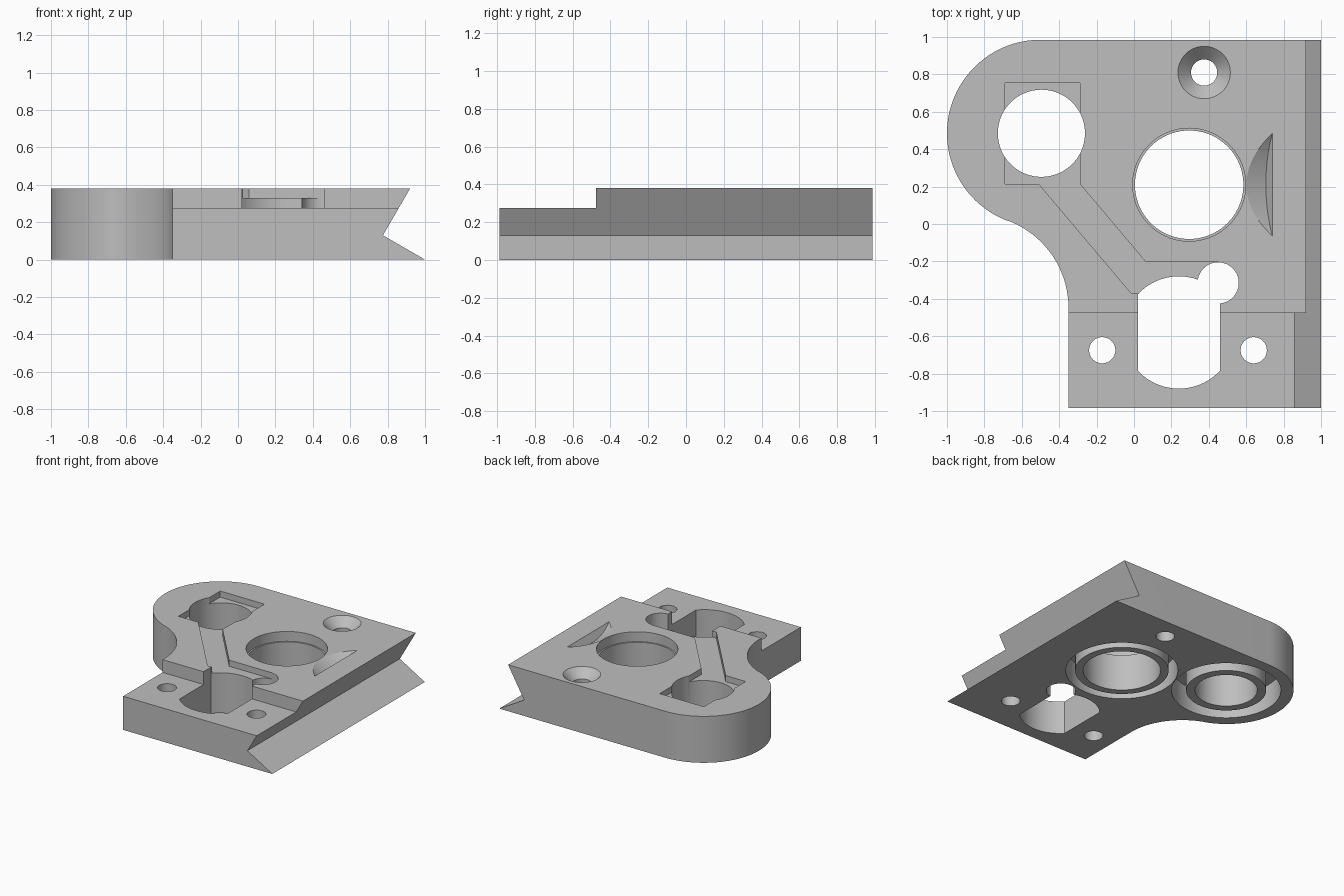
import bpy, bmesh
from math import sin, cos, pi, radians
from mathutils import Matrix

if "Cube" in bpy.data.objects:
    bpy.data.objects.remove(bpy.data.objects["Cube"], do_unlink=True)

TOP, STEP, FLOOR = 0.38, 0.275, 0.33


def arc(cx, cy, r, a0, a1, n=32):
    angles = [radians(a0 + (a1 - a0) * i / n) for i in range(n + 1)]
    return [(cx + r * cos(a), cy + r * sin(a)) for a in angles]


def finish(name, bm, matrix=None):
    if matrix:
        bm.transform(matrix)
    bmesh.ops.recalc_face_normals(bm, faces=bm.faces[:])
    mesh = bpy.data.meshes.new(name)
    bm.to_mesh(mesh)
    bm.free()
    obj = bpy.data.objects.new(name, mesh)
    bpy.context.collection.objects.link(obj)
    return obj


def prism(name, outline, low, high, matrix=None):
    """Extrude a flat outline from one height to another."""
    bm = bmesh.new()
    face = bm.faces.new([bm.verts.new((x, y, low)) for x, y in outline])
    new = bmesh.ops.extrude_face_region(bm, geom=[face])["geom"]
    verts = [v for v in new if isinstance(v, bmesh.types.BMVert)]
    bmesh.ops.translate(bm, verts=verts, vec=(0, 0, high - low))
    return finish(name, bm, matrix)


def turned(name, rings, x=0, y=0, loop=False, matrix=None, n=72):
    """Stack circles of (radius, height); loop joins the last to the first."""
    bm = bmesh.new()
    rows = [[bm.verts.new((x + r * cos(2 * pi * i / n), y + r * sin(2 * pi * i / n), z))
             for i in range(n)] for r, z in rings]
    pairs = list(zip(rows, rows[1:]))
    if loop:
        pairs.append((rows[-1], rows[0]))
    else:
        bm.faces.new(rows[0])
        bm.faces.new(rows[-1])
    for a, b in pairs:
        for i in range(n):
            j = (i + 1) % n
            bm.faces.new((a[i], a[j], b[j], b[i]))
    return finish(name, bm, matrix)


def cut(body, cutter):
    cutter.hide_render = True
    mod = body.modifiers.new(cutter.name, "BOOLEAN")
    mod.operation, mod.solver, mod.object = "DIFFERENCE", "EXACT", cutter
    bpy.context.view_layer.objects.active = body
    bpy.ops.object.modifier_apply(modifier=mod.name)
    bpy.data.objects.remove(cutter, do_unlink=True)


# Plate: round lobe at the back, flowing in a reverse curve to the narrow front
outline = [(1.1, -0.985), (1.1, 0.985)]
outline += arc(-0.5, 0.485, 0.5, 90, 249.5, 48)
outline += arc(-0.85, -0.45, 0.5, 69, 0, 24)
outline += [(-0.35, -0.985)]
plate = prism("mounting_plate", outline, 0, TOP)

# Lowered front shelf
cut(plate, prism("shelf_cut", [(-2, -2), (2, -2), (2, -0.475), (-2, -0.475)], STEP, 1))

# V groove along one edge; its section is drawn in x and z
upright = Matrix.Rotation(radians(90), 4, "X")
groove = [(1.225, -0.13), (0.775, 0.13), (1.007, 0.53), (1.5, 0.53), (1.5, -0.13)]
cut(plate, prism("v_groove_cut", groove, -2, 2, upright))

# Shallow pocket with a dog-leg channel leading to the slot
channel = [(-0.69, 0.755), (-0.69, 0.215), (-0.51, 0.215), (-0.015, -0.37),
           (0.24, -0.37), (0.45, -0.31), (0.45, -0.2), (0.06, -0.2),
           (-0.29, 0.215), (-0.29, 0.755)]
cut(plate, prism("channel_cut", channel, FLOOR, 1))

# Slot with flat sides and round ends, and the round hole beside it
slot = arc(0.24, -0.58, 0.3, 43, 137) + arc(0.24, -0.58, 0.3, 223, 317)
cut(plate, prism("slot_cut", slot, -1, 1))
cut(plate, turned("slot_side_hole", [(0.11, -1), (0.11, 1)], 0.45, -0.315))

# Main bore with a ledge near the top, and the lobe bore
main = [(0.29, -1), (0.29, 0.3), (0.302, 0.3), (0.302, 1)]
cut(plate, turned("main_bore", main, 0.295, 0.21))
cut(plate, turned("lobe_bore", [(0.233, -1), (0.233, 1)], -0.495, 0.485))

# Ring grooves around both bores on the underside
for x, y, inner, outer in ((0.295, 0.21, 0.35, 0.42), (-0.495, 0.485, 0.3, 0.41)):
    rings = [(inner, -0.5), (outer, -0.5), (outer, 0.2), (inner, 0.2)]
    cut(plate, turned("ring_groove", rings, x, y, loop=True))

# Countersunk hole and two plain screw holes
sink = [(0.07, -1), (0.07, TOP - 0.07), (0.14, TOP), (0.14, 1)]
cut(plate, turned("countersunk_hole", sink, 0.375, 0.81))
for x in (-0.17, 0.64):
    cut(plate, turned("screw_hole", [(0.07, -1), (0.07, 1)], x, -0.675))

# Crescent pocket left by a tilted round cutter
tilt = Matrix.Translation((0.9925, 0.21, 0.818)) @ Matrix.Rotation(radians(-60), 4, "Y")
cut(plate, turned("crescent_cut", [(0.575, 0), (0.575, 0.5)], matrix=tilt, n=128))

# Plain grey finish
grey = bpy.data.materials.new("plain_grey")
grey.use_nodes = True
colour = (0.52, 0.52, 0.52, 1)
grey.diffuse_color = colour
grey.node_tree.nodes["Principled BSDF"].inputs["Base Color"].default_value = colour
plate.data.materials.clear()
plate.data.materials.append(grey)
for poly in plate.data.polygons:
    poly.material_index = 0

bpy.ops.object.select_all(action="DESELECT")
plate.select_set(True)
bpy.context.view_layer.objects.active = plate
bpy.ops.object.shade_smooth_by_angle(angle=radians(30))
